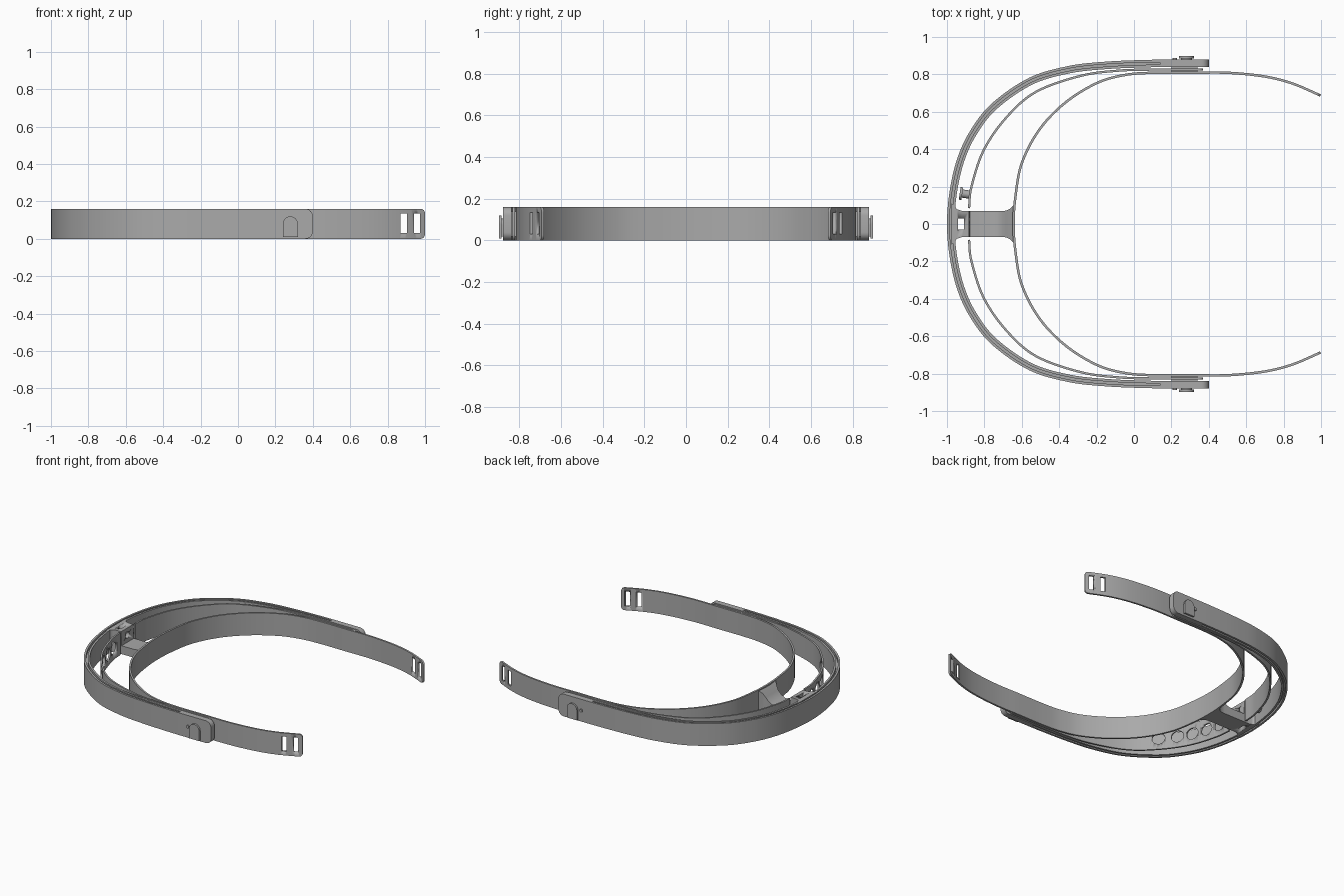
import bpy, bmesh, math
from mathutils import Vector

cube = bpy.data.objects.get("Cube")
if cube:
    bpy.data.objects.remove(cube)

H = 0.16
grey = bpy.data.materials.new("mid_grey")
grey.use_nodes = True
grey.diffuse_color = (0.4, 0.4, 0.4, 1)
grey.node_tree.nodes["Principled BSDF"].inputs["Base Color"].default_value = (0.4, 0.4, 0.4, 1)


def make(name, bm, smooth=True):
    bmesh.ops.recalc_face_normals(bm, faces=bm.faces)
    mesh = bpy.data.meshes.new(name)
    bm.to_mesh(mesh)
    bm.free()
    ob = bpy.data.objects.new(name, mesh)
    bpy.context.collection.objects.link(ob)
    mesh.materials.append(grey)
    if smooth:
        bpy.ops.object.select_all(action='DESELECT')
        ob.select_set(True)
        bpy.context.view_layer.objects.active = ob
        bpy.ops.object.shade_smooth_by_angle(angle=math.radians(30))
    return ob


def loft(name, rings):
    bm = bmesh.new()
    rows = [[bm.verts.new(p) for p in ring] for ring in rings]
    for a, b in zip(rows, rows[1:]):
        for i in range(len(a)):
            j = (i + 1) % len(a)
            bm.faces.new((a[i], a[j], b[j], b[i]))
    bm.faces.new(rows[0])
    bm.faces.new(rows[-1])
    return make(name, bm)


def spline(points, steps=10):
    """Smooth plan path through the given points."""
    p = [Vector(q) for q in points]
    p = [2 * p[0] - p[1]] + p + [2 * p[-1] - p[-2]]
    path = []
    for a, b, c, d in zip(p, p[1:], p[2:], p[3:]):
        for k in range(steps):
            t = k / steps
            path.append(0.5 * (2 * b + (c - a) * t + (2 * a - 5 * b + 4 * c - d) * t * t
                               + (3 * b - a - 3 * c + d) * t ** 3))
    return path + [p[-2]]


def mirrored(points):
    return [(x, -y) for x, y in reversed(points) if y > 0] + points


def band(name, path, near, far, z0=0.0, z1=H, round_start=0, round_end=0):
    """Upright strip between two inward offsets of a path, with rounded ends."""
    for r, flip in ((round_end, False), (round_start, True)):
        if r:
            path = path[::-1] if flip else path
            end, back = path[-1], (path[-2] - path[-1]).normalized()
            path = [q for q in path if (q - end).length > r]
            path += [end + back * r * (1 - math.sin(k * math.pi / 12)) for k in range(7)]
            path = path[::-1] if flip else path
    rings = []
    for i, q in enumerate(path):
        t = (path[min(i + 1, len(path) - 1)] - path[max(i - 1, 0)]).normalized()
        n = Vector((t.y, -t.x))
        cut = 0
        for r, end in ((round_start, path[0]), (round_end, path[-1])):
            d = (q - end).length
            if r and d < r:
                cut = r - math.sqrt(max(0, r * r - (r - d) ** 2))
        a, b = q + n * near, q + n * far
        rings.append([(a.x, a.y, z0 + cut), (b.x, b.y, z0 + cut),
                      (b.x, b.y, z1 - cut), (a.x, a.y, z1 - cut)])
    return loft(name, rings)


def box(name, x0, x1, y0, y1, z0, z1):
    return loft(name, [[(x, y0, z0), (x, y1, z0), (x, y1, z1), (x, y0, z1)] for x in (x0, x1)])


def rod(name, centre, direction, radius, length, sides=24):
    bm = bmesh.new()
    bmesh.ops.create_cone(bm, cap_ends=True, segments=sides, radius1=radius,
                          radius2=radius, depth=length)
    rot = Vector(direction).to_track_quat('Z', 'Y').to_matrix()
    bmesh.ops.rotate(bm, verts=bm.verts, matrix=rot)
    bmesh.ops.translate(bm, verts=bm.verts, vec=centre)
    return make(name, bm)


def cut(target, cutters):
    for c in cutters:
        mod = target.modifiers.new("cut", 'BOOLEAN')
        mod.operation = 'DIFFERENCE'
        mod.solver = 'EXACT'
        mod.object = c
        c.hide_render = True
        c.hide_set(True)
        c.display_type = 'WIRE'


# Headband with strap slots near both tips
head_half = [(-0.65, 0), (-0.64, 0.15), (-0.605, 0.33), (-0.51, 0.51), (-0.37, 0.655),
             (-0.2, 0.76), (-0.05, 0.803), (0.1, 0.815), (0.3, 0.815), (0.5, 0.815),
             (0.7, 0.795), (0.85, 0.757), (1.0, 0.693)]
headband = band("headband", spline(mirrored(head_half)), 0, 0.013, 0, H, 0.025, 0.025)
slots = []
for s in (-1, 1):
    for x in (0.87, 0.94):
        y = s * 0.73
        slots.append(box("strap_slot_cutter", x, x + 0.033, y - 0.09, y + 0.09, 0.03, 0.135))
cut(headband, slots)

# Outer visor frame: two walls with a recessed core between them
outer_half = [(-1, 0), (-0.985, 0.18), (-0.945, 0.35), (-0.875, 0.5), (-0.76, 0.645),
              (-0.56, 0.782), (-0.35, 0.845), (-0.15, 0.868), (0.05, 0.877),
              (0.2, 0.879), (0.4, 0.879)]
outer = spline(mirrored(outer_half))
channel = [q for q in outer if q.x < 0.16]
band("outer_wall", channel, 0, 0.014)
band("channel_core", channel, 0.014, 0.026, 0.02, H - 0.02)
band("inner_wall", channel, 0.026, 0.04)

# Inner strips, with a row of adjustment holes on one side
strip_half = [(-0.888, 0.085), (-0.875, 0.2), (-0.81, 0.395), (-0.69, 0.57), (-0.53, 0.71),
              (-0.29, 0.797), (-0.08, 0.826), (0.15, 0.832), (0.37, 0.832)]
left_strip = band("rear_strip", spline(strip_half), 0, 0.012, 0, H, 0, 0.03)
right_path = [Vector((q.x, -q.y)) for q in reversed(spline(strip_half))]
hole_strip = band("front_strip", right_path, 0, 0.012, 0, H, 0.03, 0)
holes = []
for k in range(5):
    y = -0.17 - 0.1 * k
    i = min(range(1, len(right_path) - 1), key=lambda j: abs(right_path[j].y - y))
    q, t = right_path[i], right_path[i + 1] - right_path[i - 1]
    holes.append(rod("hole_cutter", (q.x, q.y, H / 2), (t.y, -t.x, 0), 0.042, 0.07))
cut(hole_strip, holes)

# End blocks, clip buttons and pins on both sides
for s, side in ((-1, "front"), (1, "rear")):
    block_path = [Vector((0.14 + 0.026 * k, s * 0.879)) for k in range(11)]
    near, far = (0, 0.04) if s > 0 else (0, -0.04)
    band(side + "_end_block", block_path, near, far, 0, H, 0, 0.04)
    for part, w, z0, z1, y0, y1 in (("button_stem", 0.03, 0.02, 0.105, 0.87, 0.888),
                                    ("button_cap", 0.04, 0.01, 0.12, 0.886, 0.899)):
        arch = [(0.28 - w, z0), (0.28 + w, z0)]
        arch += [(0.28 + w * math.cos(a * math.pi / 12), z1 - w + w * math.sin(a * math.pi / 12))
                 for a in range(13)]
        loft(side + "_" + part, [[(x, s * y, z) for x, z in arch] for y in (y0, y1)])
    rod(side + "_pin", (0.218, s * 0.88, 0.08), (0, 1, 0), 0.011, 0.014, 16)
    # Spacer joining the frame, strip and headband
    box(side + "_spacer", 0.2, 0.34, *sorted((s * 0.81, s * 0.845)), 0.02, H - 0.02)

# Bridge between frame and headband, flared at both ends
bridge_rows = [(-0.975, 0.11, H), (-0.96, 0.095, H), (-0.945, 0.078, H), (-0.92, 0.07, H),
               (-0.882, 0.07, H), (-0.878, 0.07, 0.06), (-0.78, 0.07, 0.06),
               (-0.74, 0.07, 0.065), (-0.71, 0.07, 0.08), (-0.685, 0.071, 0.105),
               (-0.665, 0.08, 0.135), (-0.645, 0.1, H - 0.005)]
bridge = loft("bridge", [[(x, -w, 0), (x, w, 0), (x, w, z), (x, -w, z)]
                         for x, w, z in bridge_rows])
cut(bridge, [box("window_cutter", -0.94, -0.91, -0.03, 0.03, -0.1, 0.3),
             rod("socket_cutter", (-0.88, 0, 0.11), (1, 0, 0), 0.022, 0.05)])

# Locking stud on the rear strip
rod("stud_stem", (-0.9, 0.16, H / 2), (1, -0.15, 0), 0.022, 0.05)
rod("stud_head", (-0.925, 0.163, H / 2), (1, -0.15, 0), 0.034, 0.014)
